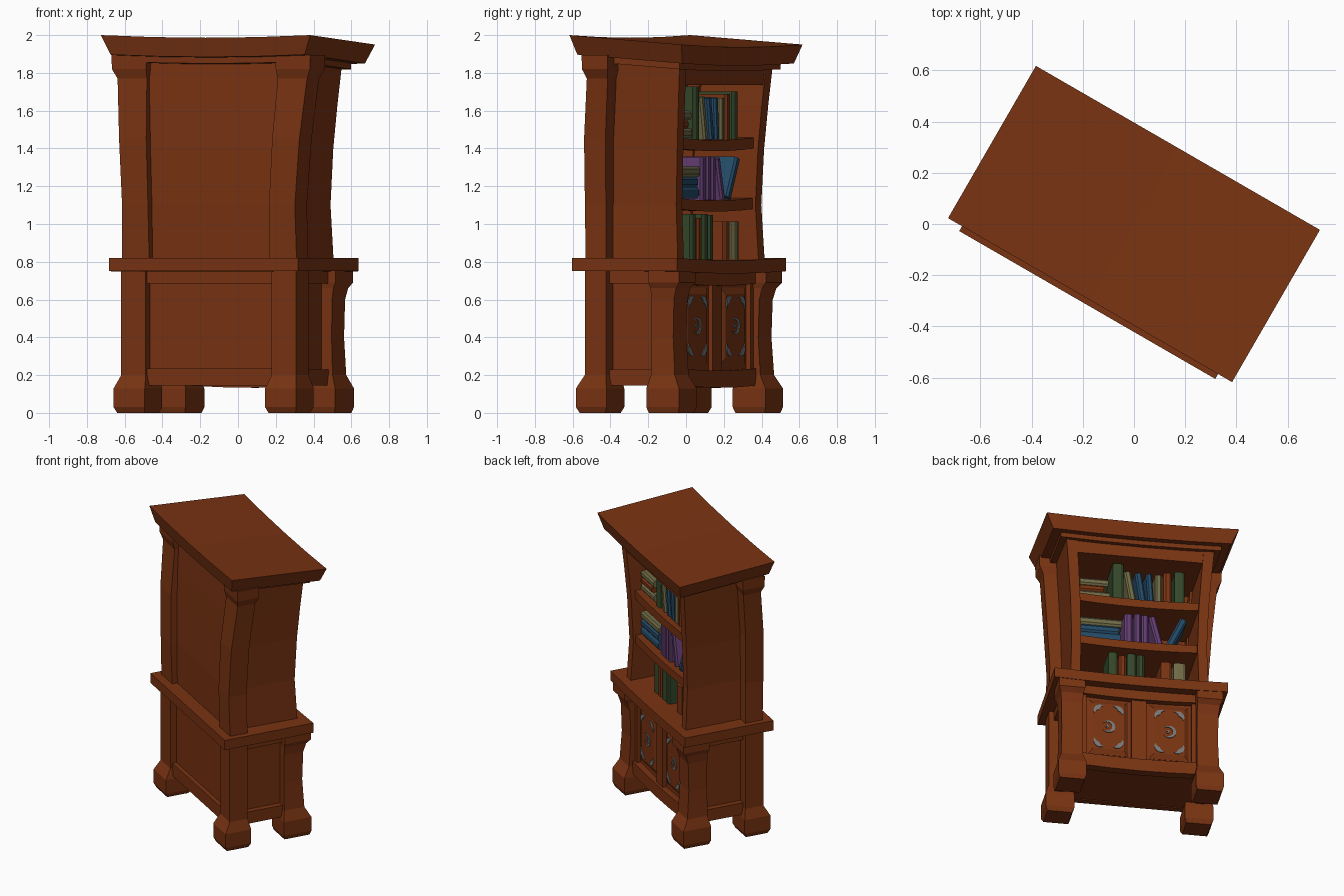
import bpy, bmesh, math
from mathutils import Matrix

if "Cube" in bpy.data.objects:
    bpy.data.objects.remove(bpy.data.objects["Cube"])

TURN = Matrix.Rotation(math.radians(-30), 4, 'Z')   # whole bookcase is turned on the grid


def material(name, col):
    m = bpy.data.materials.new(name)
    m.diffuse_color = (*col, 1)
    m.use_nodes = True
    m.node_tree.nodes["Principled BSDF"].inputs["Base Color"].default_value = m.diffuse_color
    return m


WOOD = material("reddish wood", (0.19, 0.033, 0.006))
BEIGE = material("beige cloth", (0.16, 0.145, 0.061))
BLUE = material("blue cloth", (0.018, 0.069, 0.138))
GREEN = material("green cloth", (0.034, 0.065, 0.023))
PURPLE = material("purple cloth", (0.127, 0.048, 0.171))
METAL = material("grey metal", (0.19, 0.19, 0.19))


def finish(name, bm, mat, local=None):
    bmesh.ops.recalc_face_normals(bm, faces=bm.faces)
    me = bpy.data.meshes.new(name)
    bm.to_mesh(me)
    bm.free()
    me.materials.append(mat)
    ob = bpy.data.objects.new(name, me)
    bpy.context.collection.objects.link(ob)
    ob.matrix_world = TURN @ (local or Matrix())
    return ob


def loft(name, secs, mat=WOOD, nu=1, warp=None, side=1):
    """Stack rectangular sections (z, u0, u1, v0, v1); nu cuts along u, side=-1 mirrors."""
    bm = bmesh.new()
    rings = []
    for z, u0, u1, v0, v1 in secs:
        pts = [(u0 + (u1 - u0) * i / nu, v0, z) for i in range(nu + 1)]
        pts += [(u0 + (u1 - u0) * i / nu, v1, z) for i in range(nu, -1, -1)]
        pts = [warp(*p) if warp else p for p in pts]
        rings.append([bm.verts.new((side * p[0], p[1], p[2])) for p in pts])
    n = 2 * nu + 2
    for a, b in zip(rings, rings[1:]):
        for i in range(n):
            j = (i + 1) % n
            bm.faces.new((a[i], a[j], b[j], b[i]))
    for r in (rings[0], rings[-1]):
        for i in range(nu):
            bm.faces.new((r[i], r[i + 1], r[n - 2 - i], r[n - 1 - i]))
    return finish(name, bm, mat)


def box(name, u0, u1, v0, v1, z0, z1, **kw):
    return loft(name, [(z0, u0, u1, v0, v1), (z1, u0, u1, v0, v1)], **kw)


def sag(depth, half):
    return lambda u, v, z: (u, v, z - depth * (1 - (u / half) ** 2) * (v > 0))


# cornice: slopes to the front and dips in the middle
def roof(u, v, z):
    return (u, v, z - 0.073 * (v + 0.343) - 0.014 * (1 - (u / 0.64) ** 2))


loft("cornice", [(1.90, -.593, .593, -.322, .317), (2.0, -.64, .64, -.343, .343)], nu=4, warp=roof)
box("soffit", -.535, .535, -.285, .27, 1.868, 1.91, nu=4, warp=roof)

# counter between the two halves
box("counter", -.577, .577, -.365, .277, .75, .82, nu=6, warp=sag(.012, .577))

# legs, posts and sides, mirrored left and right
BACK_LEG = [(0, .38, .545, -.335, -.18), (.03, .368, .558, -.35, -.165), (.13, .368, .558, -.35, -.165),
            (.2, .385, .535, -.31, -.18), (.76, .385, .535, -.31, -.18)]
FRONT_LEG = [(0, .375, .54, .085, .265), (.03, .365, .55, .075, .275), (.13, .365, .55, .075, .275),
             (.2, .38, .526, .09, .235), (.4, .38, .52, .09, .222), (.6, .38, .523, .09, .228),
             (.66, .38, .531, .09, .246), (.69, .372, .546, .085, .273), (.76, .372, .546, .085, .273)]
POST = [(.81, .367, .534, -.305, -.18), (1.1, .37, .528, -.313, -.185), (1.45, .385, .551, -.305, -.175),
        (1.77, .40, .579, -.272, -.145), (1.82, .396, .605, -.287, -.13), (1.895, .394, .608, -.287, -.13)]
SIDE = [(.81, .395, .46, -.27, .215), (1.1, .388, .45, -.272, .2), (1.4, .395, .46, -.265, .212),
        (1.63, .408, .476, -.255, .228), (1.87, .425, .496, -.24, .248)]
for s, n in ((-1, "left"), (1, "right")):
    loft(n + "_back_leg", BACK_LEG, side=s)
    loft(n + "_front_leg", FRONT_LEG, side=s)
    loft(n + "_back_post", POST, side=s)
    loft(n + "_case_side", SIDE, side=s)
    for z0, z1, r in ((.145, .23, "bottom"), (.685, .755, "top")):
        box(f"{n}_{r}_side_rail", .44, .5, -.25, .15, z0, z1, side=s)

# upper case back, frieze and shelves
loft("case_back", [(z, -.44, .44, v0, v0 + .025) for z, v0 in
                   ((.81, -.268), (1.1, -.27), (1.4, -.263), (1.63, -.253), (1.87, -.238))])
loft("case_frieze", [(1.735, -.43, .43, -.23, .23), (1.87, -.44, .44, -.23, .24)])
for i, z in enumerate((1.08, 1.40)):
    box(f"shelf_{i + 1}", -.405, .405, -.26, .183, z, z + .058, nu=6, warp=sag(.014, .405))

# lower cabinet
box("cabinet_body", -.46, .46, -.265, .165, .15, .755)
for z0, z1, r in ((.145, .235, "bottom"), (.685, .755, "top")):
    box(r + "_back_rail", -.4, .4, -.295, -.25, z0, z1)
    box(r + "_front_rail", -.39, .39, .15, .21, z0, z1, nu=4, warp=sag(.012, .39))
box("middle_stile", -.05, .05, .16, .192, .2, .7)


def standing(u, v, z):      # turns a stacked section so that it faces the front
    return (u, z, v)


def ornament(name, cu, cz, r0, r1, a0, a1, steps=8):
    """Flat curved strip on a door."""
    bm = bmesh.new()
    rows = []
    for i in range(steps + 1):
        a = math.radians(a0 + (a1 - a0) * i / steps)
        k = r0 + (r1 - r0) * (1 - math.sin(math.pi * i / steps))  # crescent
        rows.append([bm.verts.new((cu + r * math.cos(a), v, cz + r * math.sin(a)))
                     for r, v in ((k * .99, .18), (k * .99, .19), (r1, .19), (r1, .18))])
    for a, b in zip(rows, rows[1:]):
        for j in range(4):
            bm.faces.new((a[j], a[(j + 1) % 4], b[(j + 1) % 4], b[j]))
    bm.faces.new(rows[0])
    bm.faces.new(rows[-1])
    finish(name, bm, METAL)


# doors with raised panels and metal fittings
for s, n in ((-1, "left"), (1, "right")):
    box(n + "_outer_stile", .35, .39, .16, .192, .2, .7, side=s)
    loft(n + "_door_panel", [(.16, .07, .335, .255, .665), (.167, .07, .335, .255, .665),
                             (.185, .1, .305, .29, .63)], warp=standing, side=s)
    cu, cz = s * .2025, .46
    ornament(n + "_door_ring", cu, cz, .024, .045, 35, 325, 12)
    ornament(n + "_door_knob", cu + .01, cz, .001, .012, 0, 350, 8)
    for a in (-1, 1):
        for b in (-1, 1):
            mid = math.degrees(math.atan2(b, a))
            ornament(n + "_door_corner", cu + a * .055, cz + b * .115, .012, .045, mid - 75, mid + 75)


# books: (u, width, height, tilt in degrees, cloth)
def book(u, z, w, h, tilt, mat, depth=.21):
    bm = bmesh.new()
    prof = [(-w / 2, -depth), (w / 2, -depth), (w / 2, -.01), (w / 4, 0), (-w / 4, 0), (-w / 2, -.01)]
    lo = [bm.verts.new((x, y, 0)) for x, y in prof]
    hi = [bm.verts.new((x, y, h)) for x, y in prof]
    for i in range(6):
        j = (i + 1) % 6
        bm.faces.new((lo[i], lo[j], hi[j], hi[i]))
    bm.faces.new(lo)
    bm.faces.new(hi)
    lift = w / 2 if abs(tilt) == 90 else w / 2 * abs(math.sin(math.radians(tilt)))
    finish("book", bm, mat, Matrix.Translation((u, .145, z + lift)) @
           Matrix.Rotation(math.radians(tilt), 4, 'Y'))


ROWS = {
    1.447: [(.13, .07, .28, 0, GREEN), (.03, .045, .225, 10, BEIGE), (-.035, .045, .22, 8, BLUE),
            (-.09, .04, .22, 4, BLUE), (-.14, .045, .22, 0, BEIGE), (-.2, .055, .24, 0, WOOD),
            (-.28, .065, .255, 0, GREEN)],
    1.127: [(.06, .055, .225, 0, PURPLE), (0, .045, .23, 0, PURPLE), (-.05, .045, .225, 0, PURPLE),
            (-.15, .045, .22, 14, PURPLE), (-.21, .05, .23, -25, BLUE)],
    .812: [(.165, .06, .24, 0, GREEN), (.1, .05, .22, 0, WOOD), (.04, .06, .24, 0, GREEN),
           (-.02, .05, .235, 0, GREEN), (-.19, .07, .2, 0, WOOD), (-.28, .08, .2, 0, BEIGE)],
}
for z, row in ROWS.items():
    for u, w, h, t, m in row:
        book(u, z, w, h, t, m)

# lying stacks at the right-hand end
for z0, stack in ((1.455, ((.05, .2, BEIGE), (.045, .16, WOOD), (.05, .19, BEIGE))),
                  (1.135, ((.06, .27, BLUE), (.055, .26, BLUE), (.055, .28, BEIGE)))):
    for w, h, m in stack:
        book(.385, z0, w, h, -90, m)
        z0 += w
